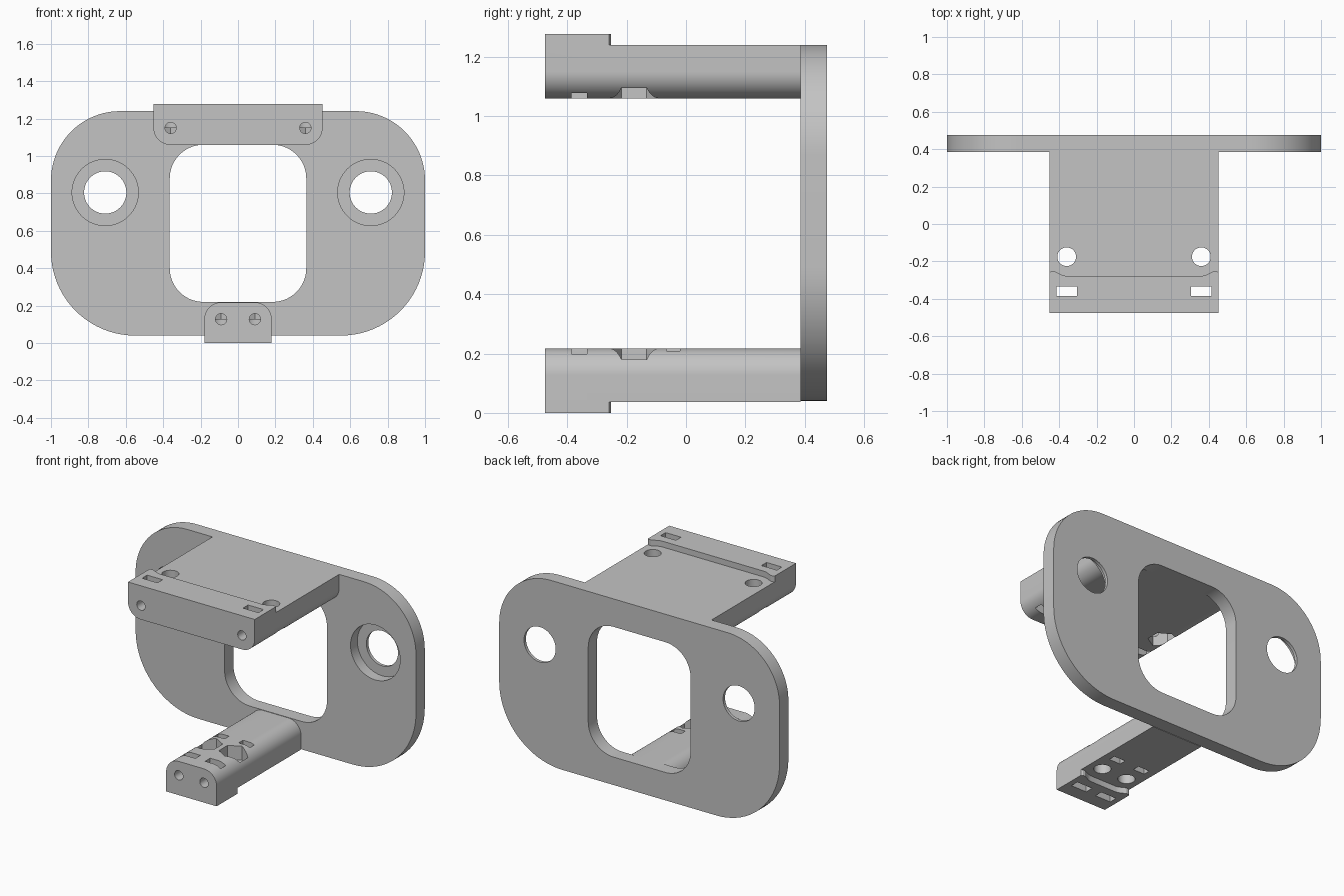
import bpy, bmesh
from math import sin, cos, pi, radians
from mathutils import Vector

if "Cube" in bpy.data.objects:
    bpy.data.objects.remove(bpy.data.objects["Cube"], do_unlink=True)

grey = bpy.data.materials.new("plain grey")
grey.use_nodes = True
colour = (0.55, 0.55, 0.55, 1)
grey.diffuse_color = colour
grey.node_tree.nodes["Principled BSDF"].inputs["Base Color"].default_value = colour


def rounded(x0, x1, z0, z1, r_low, r_high, n=20):
    """Rectangle outline with separate lower and upper corner radii."""
    corners = [(x1, z1, -1, -1, r_high), (x0, z1, 1, -1, r_high),
               (x0, z0, 1, 1, r_low), (x1, z0, -1, 1, r_low)]
    pts = []
    for q, (x, z, sx, sz, r) in enumerate(corners):
        steps = n if r else 0
        for i in range(steps + 1):
            a = (q + i / max(steps, 1)) * pi / 2
            pts.append((x + sx * r + r * cos(a), z + sz * r + r * sin(a)))
    return pts


def ring(cx, cy, r, n=40, turn=0.0):
    return [(cx + r * cos(turn + 2 * pi * i / n), cy + r * sin(turn + 2 * pi * i / n))
            for i in range(n)]


def box(x0, x1, y0, y1):
    return [(x0, y0), (x1, y0), (x1, y1), (x0, y1)]


def prism(name, outline, axis, a, b):
    """Extrude an outline along y or z from a to b."""
    bm = bmesh.new()
    place = (lambda p: (p[0], a, p[1])) if axis == "y" else (lambda p: (p[0], p[1], a))
    face = bm.faces.new([bm.verts.new(place(p)) for p in outline])
    new = bmesh.ops.extrude_face_region(bm, geom=[face])["geom"]
    shift = Vector((0, b - a, 0)) if axis == "y" else Vector((0, 0, b - a))
    bmesh.ops.translate(bm, vec=shift, verts=[g for g in new if isinstance(g, bmesh.types.BMVert)])
    bmesh.ops.recalc_face_normals(bm, faces=bm.faces)
    mesh = bpy.data.meshes.new(name)
    bm.to_mesh(mesh)
    bm.free()
    mesh.materials.append(grey)
    ob = bpy.data.objects.new(name, mesh)
    bpy.context.collection.objects.link(ob)
    return ob


def carve(ob, cutters):
    """Subtract the cutters, bake the result and shade it."""
    for c in cutters:
        m = ob.modifiers.new("cut", "BOOLEAN")
        m.operation, m.solver, m.object = "DIFFERENCE", "EXACT", c
    bpy.context.view_layer.update()
    graph = bpy.context.evaluated_depsgraph_get()
    mesh = bpy.data.meshes.new_from_object(ob.evaluated_get(graph))
    ob.modifiers.clear()
    ob.data = mesh
    for c in cutters:
        bpy.data.objects.remove(c, do_unlink=True)
    bpy.ops.object.select_all(action="DESELECT")
    ob.select_set(True)
    bpy.context.view_layer.objects.active = ob
    bpy.ops.object.shade_smooth_by_angle(angle=radians(30))


FRONT, FACE, BACK = -0.475, 0.385, 0.475

# Back plate with a window and two counterbored holes
plate = prism("back_plate", rounded(-1, 1, 0.04, 1.24, 0.45, 0.37), "y", FACE, BACK)
cuts = [prism("window", rounded(-0.365, 0.365, 0.22, 1.06, 0.18, 0.18), "y", 0.3, 0.6)]
for side in (-1, 1):
    cuts.append(prism("hole", ring(side * 0.71, 0.805, 0.113, 64), "y", 0.3, 0.6))
    cuts.append(prism("counterbore", ring(side * 0.71, 0.805, 0.177, 64), "y", 0.3, 0.455))
carve(plate, cuts)


def arm(name, w, inner, s, hole_x, extra_slots):
    """Arm of half width w; s is the direction from its inner face to its outer face."""
    def level(d):
        return inner + s * d

    lip = level(0.2175)
    low, high = sorted((inner, lip))
    radii = (0.09, 0) if s > 0 else (0, 0.09)
    body = prism(name, rounded(-w, w, low, high, *radii), "y", FRONT, FACE)

    # Step behind the end lip, with small curls at both sides
    edge = [(w + 0.1, -0.26), (w, -0.26), (w - 0.01, -0.253), (w - 0.025, -0.252),
            (w - 0.045, -0.262), (w - 0.065, -0.272), (w - 0.085, -0.277)]
    step = edge + [(-x, y) for x, y in reversed(edge)] + [(-w - 0.1, 0.6), (w + 0.1, 0.6)]
    cuts = [prism("step", step, "z", level(0.18), level(0.4))]

    # Bolt holes, hexagonal nut pockets, slots and end bores
    for x in (-hole_x, hole_x):
        cuts += [
            prism("bolt", ring(x, -0.175, 0.05), "z", level(-0.1), level(0.4)),
            prism("nut", ring(x, -0.175, 0.085, 6, pi / 2), "z", level(-0.1), level(0.09)),
            prism("slot", box(x - 0.055, x + 0.055, -0.385, -0.333), "z", level(-0.1), level(0.4)),
            prism("bore", ring(x, level(0.09), 0.03, 24), "y", -0.6, -0.2)]
        if extra_slots:
            cuts.append(prism("rear_slot", box(x - 0.04, x + 0.04, -0.065, -0.02),
                              "z", level(-0.1), level(0.4)))
    carve(body, cuts)


arm("upper_arm", 0.452, 1.06, 1, 0.36, False)
arm("lower_arm", 0.18, 0.2175, -1, 0.09, True)
